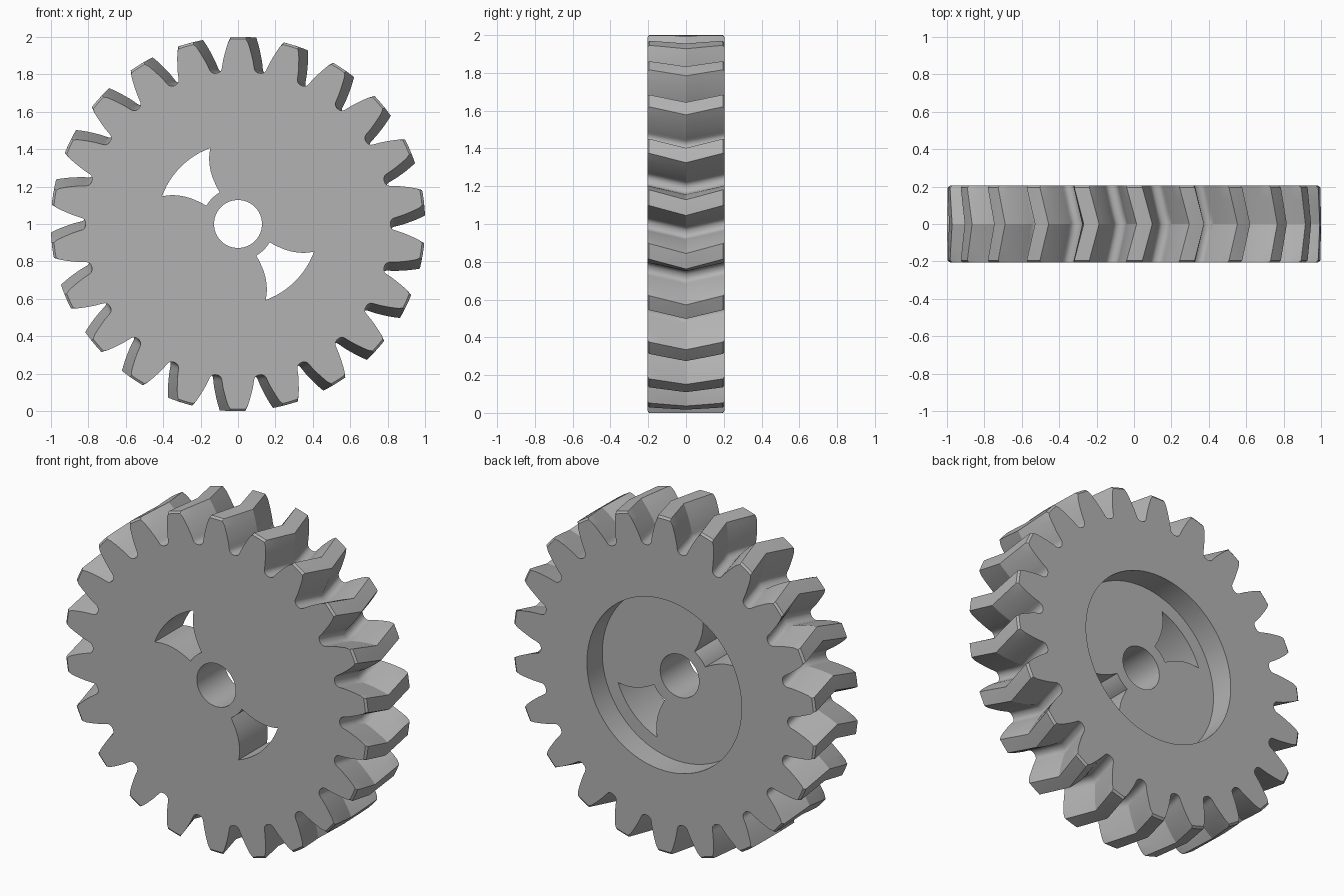
import bpy, bmesh
from math import sin, cos, pi, radians

if "Cube" in bpy.data.objects:
    bpy.data.objects.remove(bpy.data.objects["Cube"], do_unlink=True)

TEETH = 22
HALF = 0.205            # half of the gear width
TWIST = radians(3.2)    # herringbone shift at the middle plane
CENTRE_Z = 1.0

steel = bpy.data.materials.new("plain grey")
steel.use_nodes = True
steel.diffuse_color = (0.45, 0.45, 0.45, 1)
steel.node_tree.nodes["Principled BSDF"].inputs["Base Color"].default_value = steel.diffuse_color


def polar(r, a, y):
    """Point at radius r, angle a clockwise from the top, depth y."""
    return (r * sin(a), y, CENTRE_Z + r * cos(a))


def loft(name, sections):
    """Join equal outlines into a closed solid."""
    bm = bmesh.new()
    rings = [[bm.verts.new(p) for p in s] for s in sections]
    for a, b in zip(rings, rings[1:]):
        for i in range(len(a)):
            j = (i + 1) % len(a)
            bm.faces.new((a[i], a[j], b[j], b[i]))
    bm.faces.new(rings[0])
    bm.faces.new(rings[-1])
    bmesh.ops.recalc_face_normals(bm, faces=bm.faces)
    mesh = bpy.data.meshes.new(name)
    bm.to_mesh(mesh)
    bm.free()
    obj = bpy.data.objects.new(name, mesh)
    bpy.context.collection.objects.link(obj)
    obj.data.materials.append(steel)
    return obj


def prism(name, outline, y0, y1):
    return loft(name, [[polar(r, a, y) for r, a in outline] for y in (y0, y1)])


def circle(r, n=96):
    return [(r, 2 * pi * i / n) for i in range(n)]


# Tooth flank from root to tip: radius, half angle in degrees
flank = [(0.814, 7.6), (0.818, 6.9), (0.825, 6.3), (0.835, 5.95), (0.85, 5.7),
         (0.88, 5.15), (0.91, 4.5), (0.94, 3.85), (0.97, 3.15), (1.0, 2.4)]
tooth = [(r, -a) for r, a in flank] + [(1.0, 0)] + [(r, a) for r, a in reversed(flank)]
outline = [(r, radians(a) + 2 * pi * k / TEETH) for k in range(TEETH) for r, a in tooth]

# Herringbone body, with the tooth tips chamfered at both ends
sections = []
for y in (-HALF, -HALF + 0.01, -0.13, -0.065, 0, 0.065, 0.13, HALF - 0.01, HALF):
    limit = 0.988 if abs(y) == HALF else 1.0
    turn = TWIST * (1 - abs(y) / HALF)
    sections.append([polar(min(r, limit), a + turn, y) for r, a in outline])
gear = loft("herringbone_gear", sections)

# Window outline: round outer and inner ends, sides bowed inward
N = 12
steps = [i / N for i in range(N + 1)]


def side(t):
    r = 0.195 + 0.237 * t
    return r, radians(15 + 10 * t - 10 * t * (1 - t))


right = [side(t) for t in steps]
outer = [(0.432, radians(25 - 50 * t)) for t in steps[1:-1]]
left = [(r, -a) for r, a in reversed(right)]
inner = [(0.195, radians(-15 + 30 * t)) for t in steps[1:-1]]
window = right + outer + left + inner

# Cut the bore, the rear recess and the two opposite windows
cutters = [prism("bore_cutter", circle(0.128), -0.5, 0.5),
           prism("recess_cutter", circle(0.51), HALF - 0.145, 0.5)]
for turn in (-pi / 4, 3 * pi / 4):
    cutters.append(prism("window_cutter", [(r, a + turn) for r, a in window], -0.5, 0.5))
for cutter in cutters:
    cut = gear.modifiers.new(cutter.name, "BOOLEAN")
    cut.operation = "DIFFERENCE"
    cut.solver = "EXACT"
    cut.object = cutter
    cutter.hide_render = True

bpy.ops.object.select_all(action="DESELECT")
gear.select_set(True)
bpy.context.view_layer.objects.active = gear
for cutter in cutters:
    bpy.ops.object.modifier_apply(modifier=cutter.name)
    bpy.data.objects.remove(cutter, do_unlink=True)
bpy.ops.object.shade_smooth_by_angle(angle=radians(24))
